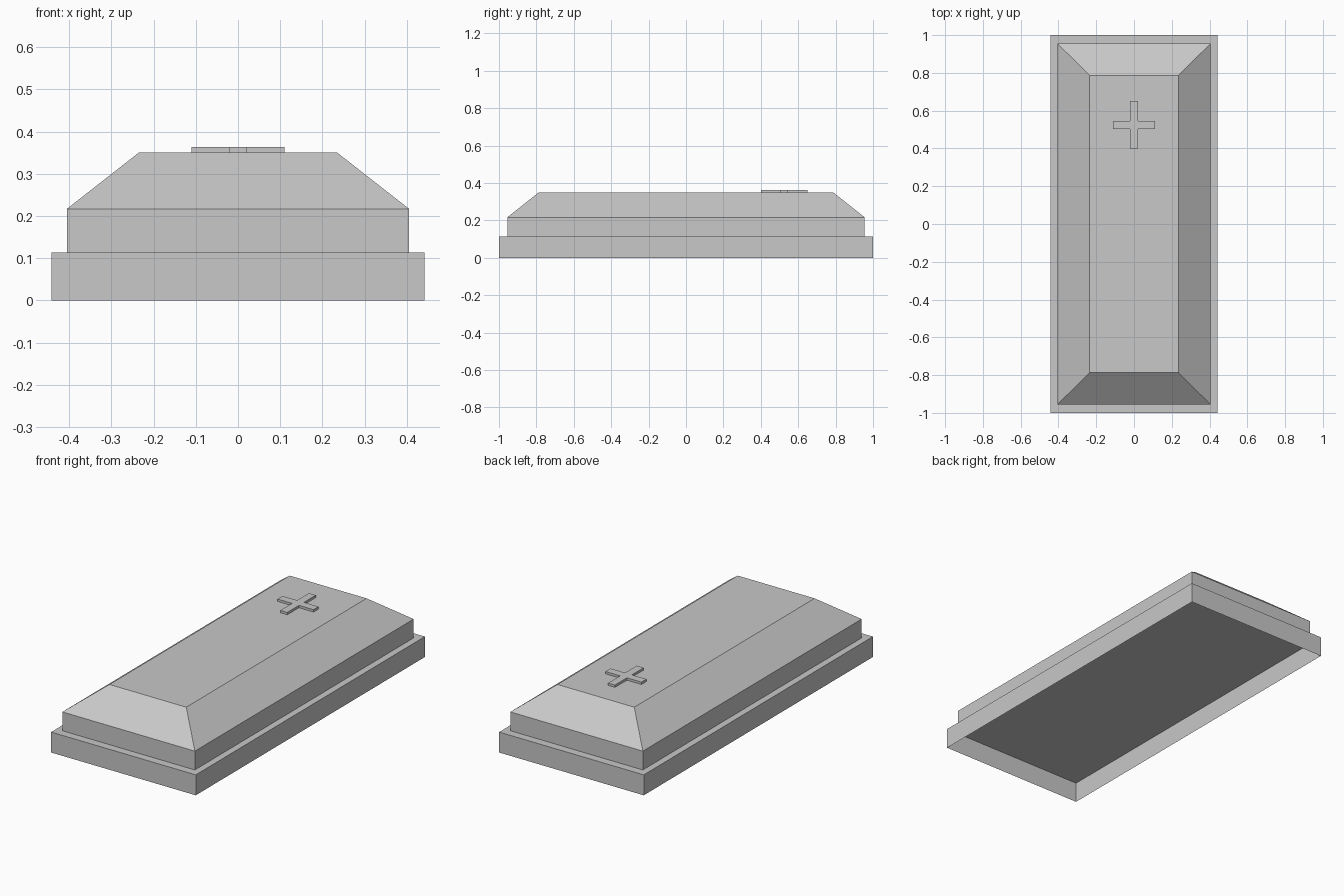
import bpy
import bmesh

cube = bpy.data.objects.get("Cube")
if cube:
    bpy.data.objects.remove(cube, do_unlink=True)

grey = bpy.data.materials.new("light grey")
grey.use_nodes = True
colour = (0.58, 0.58, 0.58, 1)
grey.diffuse_color = colour
grey.node_tree.nodes["Principled BSDF"].inputs["Base Color"].default_value = colour


def rectangle(half_x, half_y, z):
    return [(sx * half_x, sy * half_y, z)
            for sx, sy in ((-1, -1), (1, -1), (1, 1), (-1, 1))]


def loft(name, rings, cap_bottom=True, cap_top=True):
    """Join matching outlines from bottom to top, with optional caps."""
    bm = bmesh.new()
    loops = [[bm.verts.new(p) for p in ring] for ring in rings]
    for low, high in zip(loops, loops[1:]):
        for i in range(len(low)):
            j = (i + 1) % len(low)
            bm.faces.new((low[i], low[j], high[j], high[i]))
    if cap_bottom:
        bm.faces.new(loops[0][::-1])
    if cap_top:
        bm.faces.new(loops[-1])
    mesh = bpy.data.meshes.new(name)
    bm.to_mesh(mesh)
    bm.free()
    mesh.materials.append(grey)
    obj = bpy.data.objects.new(name, mesh)
    bpy.context.collection.objects.link(obj)
    return obj


LEDGE, SHOULDER, TOP = 0.113, 0.217, 0.35
BODY_X, BODY_Y = 0.405, 0.955

# Thin skirt, open underneath, with a narrow ledge around the body
loft("base_skirt", [rectangle(0.442, 1.0, 0), rectangle(0.442, 1.0, LEDGE),
                    rectangle(BODY_X, BODY_Y, LEDGE)], False, False)

# Straight-sided slab with a sloped lid
loft("body", [rectangle(BODY_X, BODY_Y, LEDGE),
              rectangle(BODY_X, BODY_Y, SHOULDER),
              rectangle(0.235, 0.787, TOP)])

# Raised cross near the back of the lid
arm, bar, y0, y1, low, high = 0.11, 0.021, 0.4, 0.65, 0.502, 0.546
outline = [(-bar, y0), (bar, y0), (bar, low), (arm, low), (arm, high), (bar, high),
           (bar, y1), (-bar, y1), (-bar, high), (-arm, high), (-arm, low), (-bar, low)]
loft("raised_cross", [[(x, y, z) for x, y in outline] for z in (TOP, TOP + 0.013)],
     cap_bottom=False)
